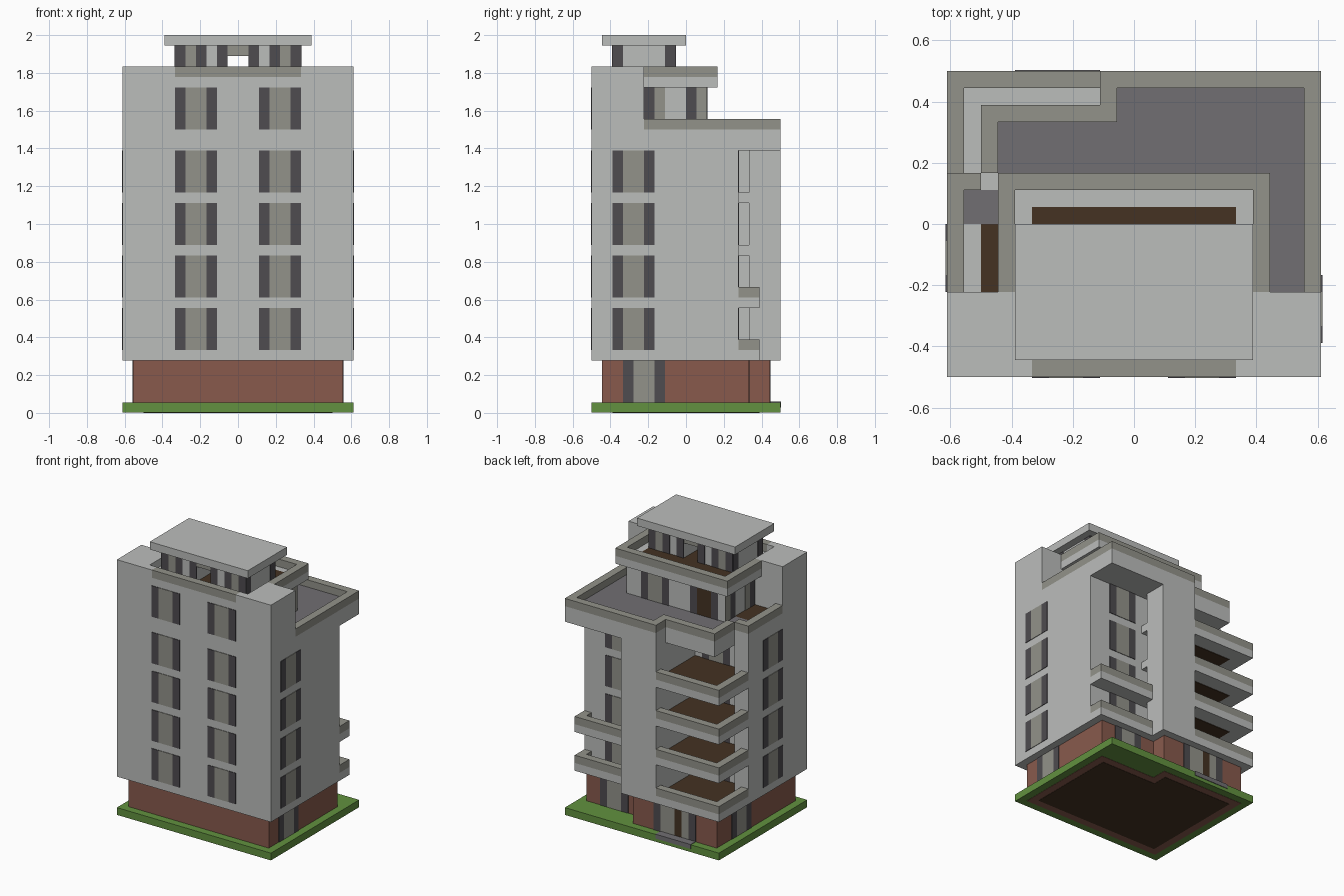
import bpy, bmesh

if "Cube" in bpy.data.objects:
    bpy.data.objects.remove(bpy.data.objects["Cube"])

U = 1 / 18          # building module
T = 0.07            # plate thickness in modules


def material(name, r, g, b):
    m = bpy.data.materials.new(name)
    m.use_nodes = True
    m.diffuse_color = (r, g, b, 1)
    node = m.node_tree.nodes["Principled BSDF"]
    node.inputs["Base Color"].default_value = (r, g, b, 1)
    node.inputs["Roughness"].default_value = 0.9
    return m


LIGHT = material("light plaster", .50, .51, .50)
OLIVE = material("olive grey", .29, .29, .255)
DARK = material("dark frame", .077, .072, .08)
SLATE = material("slate grey", .165, .159, .171)
BRICK = material("red brick", .246, .102, .073)
GREEN = material("grass green", .122, .283, .05)
BROWN = material("brown wood", .058, .032, .016)


def prism(name, points, z0, z1, mat):
    """Extrude a plan outline, given in modules, from z0 to z1."""
    bm = bmesh.new()
    face = bm.faces.new([bm.verts.new(((x - 11) * U, (y - 9) * U, z0 * U)) for x, y in points])
    top = bmesh.ops.extrude_face_region(bm, geom=[face])["geom"]
    for v in top:
        if isinstance(v, bmesh.types.BMVert):
            v.co.z = z1 * U
    bmesh.ops.recalc_face_normals(bm, faces=bm.faces)
    mesh = bpy.data.meshes.new(name)
    bm.to_mesh(mesh)
    bm.free()
    mesh.materials.append(mat)
    obj = bpy.data.objects.new(name, mesh)
    bpy.context.collection.objects.link(obj)
    return obj


def box(name, x0, x1, y0, y1, z0, z1, mat):
    return prism(name, [(x0, y0), (x1, y0), (x1, y1), (x0, y1)], z0, z1, mat)


def plates(name, side, wall, start, strips, z0, z1):
    """Row of one-module-based strips on a wall; side is 'x' or 'y' normal."""
    a = start
    for width, mat in strips:
        if mat:
            if side == "y":
                box(name, a, a + width, wall - T, wall + T, z0, z1, mat)
            else:
                box(name, wall - T, wall + T, a, a + width, z0, z1, mat)
        a += width


WINDOW = [(1, DARK), (2, OLIVE), (1, DARK)]
FLOORS = (5, 10, 15, 20)

# Ground plate with its underside
box("lawn", 0, 22, 0, 18, .06, 1, GREEN)
brick_plan = [(1, 1), (21, 1), (21, 15), (13, 15), (13, 17), (1, 17)]
prism("foundation_rim", brick_plan, .03, .5, BRICK)
prism("foundation", [(2, 2), (20, 2), (20, 14), (12, 14), (12, 16), (2, 16)], 0, .5, BROWN)
box("entrance_path", 4, 9, 16, 18 + T, .5, 1 + T, SLATE)

# Brick ground floor
prism("ground_floor", brick_plan, 1, 5, BRICK)
plates("ground_window_right", "x", 21, 3, WINDOW, 1, 5)
plates("ground_window_left", "x", 1, 10, WINDOW, 1, 5)
plates("ground_window_back", "y", 15, 15, WINDOW, 1, 5)
plates("entrance", "y", 17, 4,
       [(1, DARK), (1, OLIVE), (1, BROWN), (2, OLIVE), (1, DARK)], 1, 5)

# Main block, with a corner loggia and a notch behind the stair tower
prism("main_block", [(0, 0), (22, 0), (22, 14), (12, 14), (12, 15), (14, 15), (14, 18),
                     (9, 18), (9, 10), (2, 10), (2, 12), (0, 12)], 5, 25, LIGHT)
for z in FLOORS:
    box("tower_slab", 12, 14, 14, 15, z, z + 1, LIGHT)

# Typical floors: windows and corner balconies
for z in FLOORS:
    for x in (5, 13):
        plates("front_window", "y", 0, x, WINDOW, z + 1, z + 5)
    plates("right_window", "x", 22, 2, WINDOW, z + 1, z + 5)
    plates("left_window", "x", 0, 5, WINDOW, z + 1, z + 5)
    plates("back_window", "y", 14, 15, WINDOW, z + 1, z + 5)
    plates("loggia_window", "y", 10, 4, WINDOW, z + 1, z + 5)
    box("balcony_slab", 0, 9, 10, 18, z, z + 1, LIGHT)
    box("balcony_floor", 2, 9, 10, 16, z - T, z + 1 + T, BROWN)
    box("balcony_rail_side", 0, 1, 12, 18, z + 1, z + 2, OLIVE)
    box("balcony_rail_back", 1, 9, 17, 18, z + 1, z + 2, OLIVE)

# Two small balconies at the back
for z in FLOORS[:2]:
    box("small_balcony_slab", 14, 22, 14, 16, z, z + 1, LIGHT)
    box("small_balcony_rail", 14, 22, 15, 16, z + 1, z + 2, OLIVE)
    box("small_balcony_rail_side", 21, 22, 14, 15, z + 1, z + 2, OLIVE)

# Roof terrace
prism("terrace_slab", [(0, 0), (22, 0), (22, 18), (9, 18), (9, 16), (2, 16), (2, 12), (0, 12)],
      25, 27, LIGHT)
prism("terrace_floor", [(18, 5), (21, 5), (21, 17), (10, 17), (10, 15), (3, 15), (3, 11), (18, 11)],
      26.5, 27 + T, SLATE)
box("side_terrace_floor", 2, 4, 5, 9, 26.5, 27 + T, BROWN)
box("side_terrace_paving", 1, 4, 9, 11, 26.5, 27 + T, SLATE)
for x0, x1, y0, y1 in [(21, 22, 5, 18), (9, 21, 17, 18), (9, 10, 15, 17), (2, 9, 15, 16),
                       (2, 3, 12, 15), (0, 1, 5, 12), (1, 2, 11, 12)]:
    box("terrace_parapet", x0, x1, y0, y1, 27, 28, OLIVE)

# Tall front slab and the set-back storey
box("front_slab", 0, 22, 0, 5, 27, 32, LIGHT)
for x in (0, 18):
    box("front_slab_shoulder", x, x + 4, 0, 5, 32, 33, LIGHT)
for x in (5, 13):
    plates("top_front_window", "y", 0, x, WINDOW, 27, 31)
box("setback_storey", 4, 18, 5, 11, 27, 31, LIGHT)
plates("setback_window", "y", 11, 12, WINDOW, 27, 31)
plates("setback_door", "y", 11, 5, [(1, DARK), (2, BROWN), (1, DARK)], 27, 31)
for x in (4, 18):
    plates("setback_side_window", "x", x, 5,
           [(1, DARK), (1, OLIVE), (2, None), (1, DARK), (1, OLIVE)], 27, 31)

# Upper deck with its parapet
box("deck_slab", 3, 19, 5, 12, 31, 32, LIGHT)
box("deck_floor", 5, 17, 2, 10, 31.5, 32 + T, BROWN)
for x0, x1, y0, y1 in [(3, 4, 5, 12), (18, 19, 5, 12), (4, 18, 11, 12), (5, 17, 0, 1)]:
    box("deck_parapet", x0, x1, y0, y1, 32, 33, OLIVE)
for x in (4, 17):
    box("deck_parapet_end", x, x + 1, 0, 1, 32, 33, LIGHT)

# Rooftop pavilion: two halves, a lintel over the passage and a flat roof
half = [(1, DARK), (1, OLIVE), (1, DARK), (1, None), (1, DARK)]
for x, strips in ((5, half), (12, half[::-1])):
    box("pavilion_half", x, x + 5, 2, 8, 32, 35, LIGHT)
    for y in (2, 8):
        plates("pavilion_window", "y", y, x, strips, 32, 35)
for x in (5, 17):
    plates("pavilion_side_frame", "x", x, 2, [(1, DARK), (4, None), (1, DARK)], 32, 35)
box("pavilion_lintel", 10, 12, 2, 8, 34, 35, OLIVE)
box("pavilion_roof", 4, 18, 1, 9, 35, 36, LIGHT)
